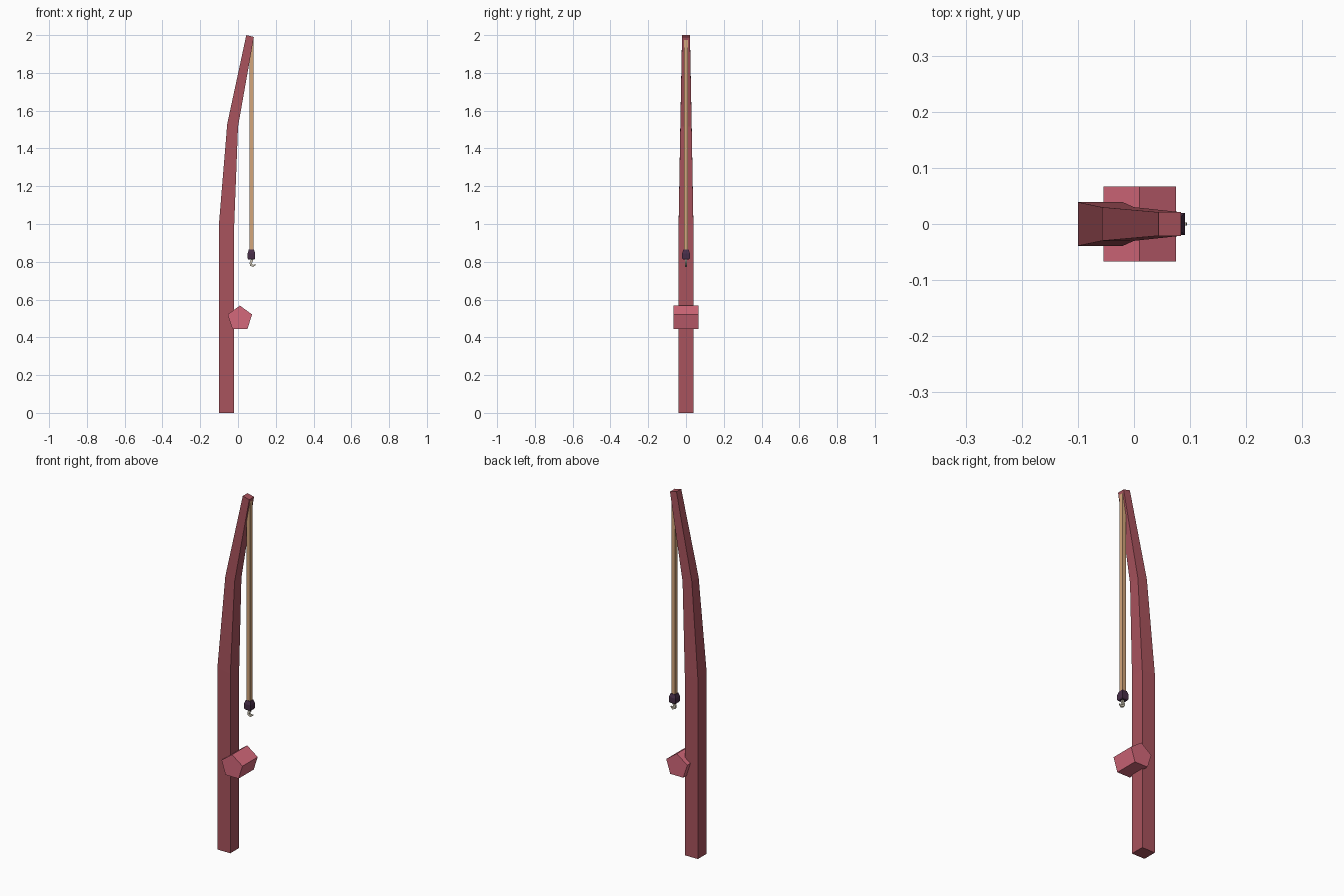
import bpy, bmesh, math

if "Cube" in bpy.data.objects:
    bpy.data.objects.remove(bpy.data.objects["Cube"])


def material(name, rgb):
    lin = [c / 12.92 if c <= 0.04045 else ((c + 0.055) / 1.055) ** 2.4 for c in rgb]
    m = bpy.data.materials.new(name)
    m.diffuse_color = (*lin, 1)
    m.use_nodes = True
    m.node_tree.nodes["Principled BSDF"].inputs["Base Color"].default_value = m.diffuse_color
    return m


def loft(name, rings, mat):
    """Skin a list of equal-length point rings and cap both ends."""
    bm = bmesh.new()
    loops = [[bm.verts.new(p) for p in r] for r in rings]
    n = len(loops[0])
    for a, b in zip(loops, loops[1:]):
        for i in range(n):
            j = (i + 1) % n
            bm.faces.new((a[i], a[j], b[j], b[i]))
    bm.faces.new(loops[0][::-1])
    bm.faces.new(loops[-1])
    bmesh.ops.recalc_face_normals(bm, faces=bm.faces)
    me = bpy.data.meshes.new(name)
    bm.to_mesh(me)
    bm.free()
    me.materials.append(mat)
    ob = bpy.data.objects.new(name, me)
    bpy.context.collection.objects.link(ob)
    return ob


def square(x0, x1, half_y, z0, z1):
    """Square ring whose left side is at height z0 and right side at z1."""
    return [(x0, -half_y, z0), (x1, -half_y, z1), (x1, half_y, z1), (x0, half_y, z0)]


wood = material("rod red wood", (0.66, 0.325, 0.365))
pink = material("reel pink", (0.83, 0.41, 0.48))
tan = material("line tan", (0.83, 0.65, 0.48))
purple = material("weight dark purple", (0.28, 0.18, 0.28))
bone = material("hook pale grey", (0.82, 0.79, 0.72))

# Bent, tapering rod
loft("rod", [square(-0.10, -0.02, 0.039, 0, 0),
             square(-0.10, -0.02, 0.039, 1.01, 1.0),
             square(-0.057, 0.0, 0.03, 1.53, 1.515),
             square(0.044, 0.084, 0.021, 2.0, 1.99)], wood)

# Five-sided reel lying across the rod
loft("reel", [[(0.01 + 0.068 * math.sin(i * math.tau / 5), y,
                0.5 + 0.068 * math.cos(i * math.tau / 5)) for i in range(5)]
              for y in (-0.067, 0.067)], pink)

# Hanging line
LX = 0.071
loft("line", [square(LX - 0.011, LX + 0.011, 0.011, z, z) for z in (0.855, 1.975)], tan)

# Weight at the end of the line
loft("weight", [square(LX - h, LX + h, h, z, z)
                for h, z in ((0.016, 0.812), (0.02, 0.818), (0.02, 0.845), (0.014, 0.864))],
     purple)

# Curved hook, tapering to its point
path = [(0.074, 0.82), (0.073, 0.803), (0.067, 0.793), (0.069, 0.783), (0.080, 0.778), (0.094, 0.785)]
radii = [0.006, 0.006, 0.006, 0.006, 0.006, 0.002]
rings = []
for i, (x, z) in enumerate(path):
    a, b = path[max(i - 1, 0)], path[min(i + 1, len(path) - 1)]
    t = math.atan2(b[1] - a[1], b[0] - a[0])
    r, nx, nz = radii[i], -math.sin(t), math.cos(t)
    rings.append([(x + s * r * nx, y * r, z + s * r * nz)
                  for s, y in ((-1, -1), (1, -1), (1, 1), (-1, 1))])
loft("hook", rings, bone)
